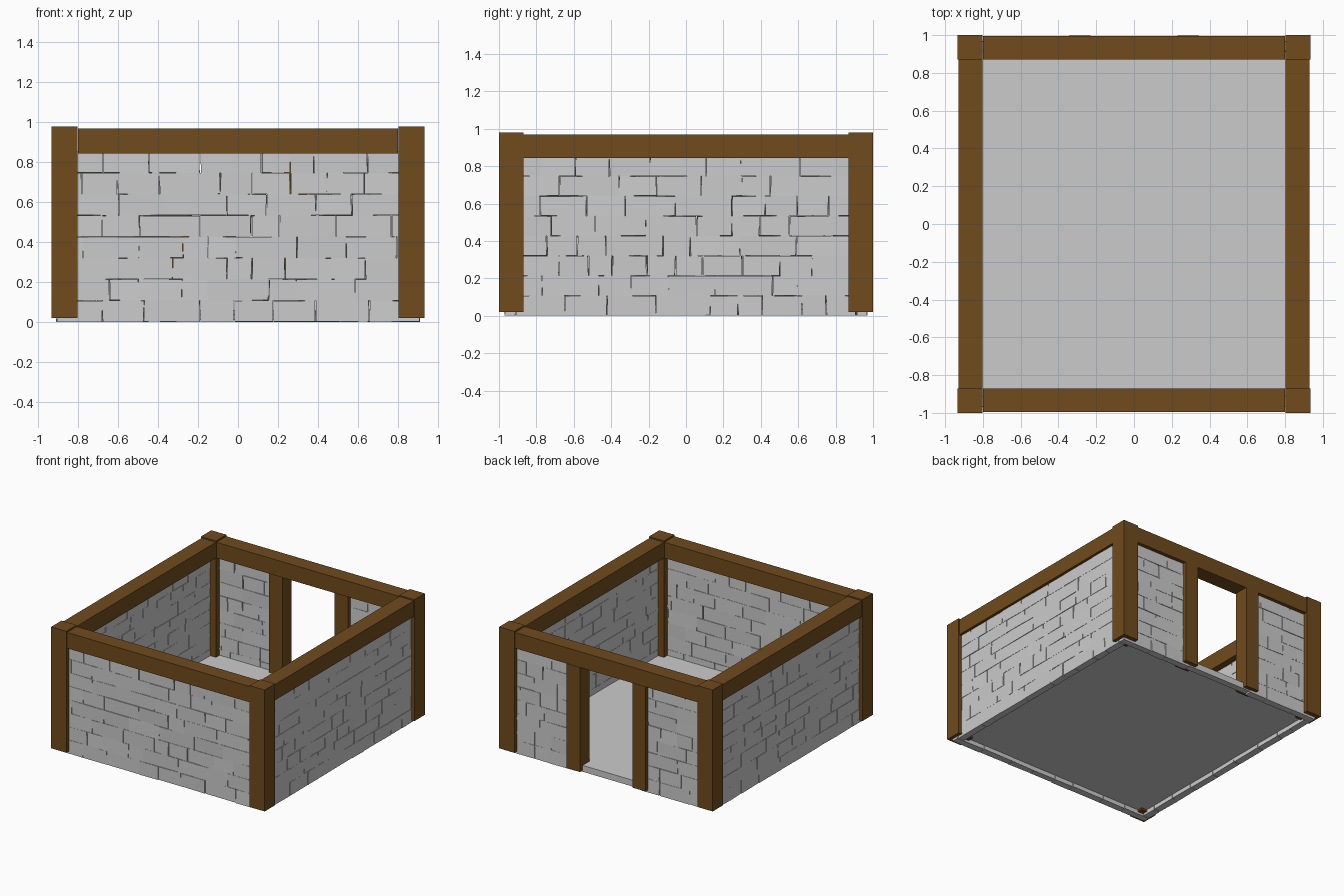
import bpy, bmesh, random
from mathutils import Vector

if "Cube" in bpy.data.objects:
    bpy.data.objects.remove(bpy.data.objects["Cube"])

random.seed(7)
wood = bpy.data.materials.new("wood")
wood.diffuse_color = (0.16, 0.07, 0.012, 1)
wood.use_nodes = True
wood.node_tree.nodes["Principled BSDF"].inputs["Base Color"].default_value = wood.diffuse_color


def add_box(bm, lo, hi, jitter=(0, 0, 0)):
    """Box between two corners, with optionally uneven corners."""
    v = []
    for i in range(8):
        v.append(bm.verts.new([(hi if i >> a & 1 else lo)[a]
                               + random.uniform(-jitter[a], jitter[a]) for a in range(3)]))
    for f in ((0, 2, 3, 1), (4, 5, 7, 6), (0, 1, 5, 4),
              (2, 6, 7, 3), (0, 4, 6, 2), (1, 3, 7, 5)):
        bm.faces.new([v[k] for k in f])


def finish(name, bm, mat=None):
    me = bpy.data.meshes.new(name)
    bm.to_mesh(me)
    bm.free()
    ob = bpy.data.objects.new(name, me)
    bpy.context.collection.objects.link(ob)
    if mat:
        me.materials.append(mat)
    return ob


def box(name, lo, hi, mat=None):
    bm = bmesh.new()
    add_box(bm, lo, hi)
    return finish(name, bm, mat)


THICK, ROW_H, ROWS, GAP = 0.027, 0.1065, 8, 0.0015


def brick_wall(name, axis, start, end, centre):
    """Courses of uneven bricks running along the x (0) or y (1) axis."""
    bm = bmesh.new()
    for r in range(ROWS):
        z0, z1 = r * ROW_H + 0.002, (r + 1) * ROW_H + 0.001
        a = start
        while a < end - 0.01:
            b = a + random.uniform(0.12, 0.32)
            if end - b < 0.1:
                b = end
            lo, hi = Vector((0, 0, z0)), Vector((0, 0, z1))
            lo[axis], hi[axis] = a + GAP, b - GAP
            lo[1 - axis], hi[1 - axis] = centre - THICK, centre + THICK
            add_box(bm, lo, hi, (.003, .003, .0015))
            a = b
    return finish(name, bm)


# Corner posts
for sx, nx in ((-1, "left"), (1, "right")):
    for sy, ny in ((-1, "front"), (1, "back")):
        x, y = sx * 0.868, sy * 0.935
        box(f"{ny}_{nx}_post", (x - .066, y - .065, .02), (x + .066, y + .065, .98), wood)

# Door posts in the back wall
for s, n in ((-1, "left"), (1, "right")):
    x = s * 0.287
    box(f"door_{n}_post", (x - .058, .88, .02), (x + .058, .998, .846), wood)

# Top beams: the back one is in three lengths meeting over the door posts
box("front_beam", (-.8, -.995, .845), (.8, -.872, .97), wood)
for n, a, b in (("left", -.8, -.272), ("middle", -.272, .272), ("right", .272, .8)):
    box(f"back_{n}_beam", (a, .872, .845), (b, .995, .97), wood)
for s, n in ((-1, "left"), (1, "right")):
    x = s * 0.865
    box(f"{n}_beam", (x - .063, -.87, .845), (x + .063, .87, .97), wood)

# Brick walls
brick_wall("front_wall", 0, -.91, .91, -.94)
brick_wall("left_wall", 1, -.91, .91, -.88)
brick_wall("right_wall", 1, -.91, .91, .88)
brick_wall("back_left_wall", 0, -.91, -.287, .94)
brick_wall("back_right_wall", 0, .287, .91, .94)

# Floor slab and door threshold
box("floor", (-.855, -.915, .035), (.855, .915, .06))
box("door_threshold", (-.287, .913, .01), (.287, .965, .06))
